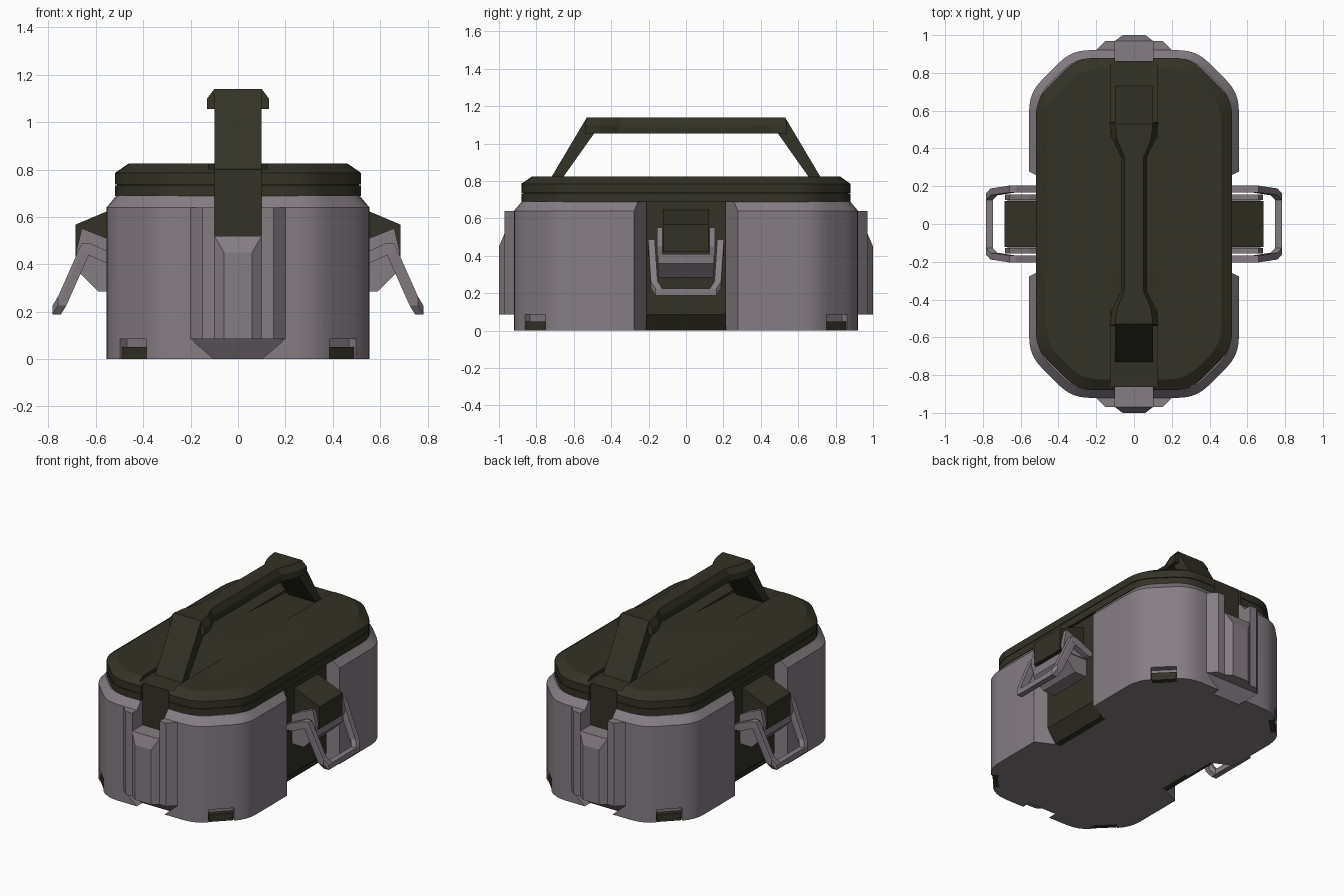
import bpy, bmesh, math
from mathutils import Vector

if "Cube" in bpy.data.objects:
    bpy.data.objects.remove(bpy.data.objects["Cube"])


def material(name, color):
    m = bpy.data.materials.new(name)
    m.diffuse_color = (*color, 1)
    m.use_nodes = True
    m.node_tree.nodes["Principled BSDF"].inputs["Base Color"].default_value = m.diffuse_color
    return m


GREY = material("warm grey", (0.235, 0.205, 0.23))
OLIVE = material("dark olive", (0.032, 0.032, 0.019))


def finish(name, bm, mat):
    bmesh.ops.recalc_face_normals(bm, faces=bm.faces)
    me = bpy.data.meshes.new(name)
    bm.to_mesh(me)
    bm.free()
    ob = bpy.data.objects.new(name, me)
    bpy.context.collection.objects.link(ob)
    me.materials.append(mat)
    return ob


def hull(name, pts, mat=GREY):
    """Convex solid around the points."""
    bm = bmesh.new()
    for p in pts:
        bm.verts.new(p)
    r = bmesh.ops.convex_hull(bm, input=bm.verts)
    junk = {g for g in r["geom_interior"] + r["geom_unused"] if isinstance(g, bmesh.types.BMVert)}
    bmesh.ops.delete(bm, geom=list(junk), context='VERTS')
    bmesh.ops.dissolve_limit(bm, angle_limit=0.01, verts=bm.verts, edges=bm.edges)
    return finish(name, bm, mat)


def corners(x0, x1, y0, y1, z0, z1):
    return [(x, y, z) for x in (x0, x1) for y in (y0, y1) for z in (z0, z1)]


def loft(name, rings, mat):
    """Skin between closed rings of equal point count, capped at both ends."""
    bm = bmesh.new()
    vs = [[bm.verts.new(p) for p in ring] for ring in rings]
    n = len(vs[0])
    for a, b in zip(vs, vs[1:]):
        for i in range(n):
            bm.faces.new((a[i], a[(i + 1) % n], b[(i + 1) % n], b[i]))
    bm.faces.new(vs[0])
    bm.faces.new(vs[-1])
    return finish(name, bm, mat)


def octagon(hx, hy, c, inset, z, r=0.09, n=4):
    """Chamfered rectangle with softly rounded corners."""
    hx, hy, c = hx - inset, hy - inset, c - 0.586 * inset
    base = [Vector((x, y)) for x, y in (
        (hx, -hy + c), (hx, hy - c), (hx - c, hy), (-hx + c, hy),
        (-hx, hy - c), (-hx, -hy + c), (-hx + c, -hy), (hx - c, -hy))]
    out = []
    for i, p in enumerate(base):
        a = p + (base[i - 1] - p).normalized() * r
        b = p + (base[(i + 1) % 8] - p).normalized() * r
        for k in range(n + 1):
            t = k / n
            q = a * (1 - t) ** 2 + p * 2 * t * (1 - t) + b * t * t
            out.append((q.x, q.y, z))
    return out


def cut(ob, cutters):
    """Subtract the cutters, then remove them."""
    for c in cutters:
        m = ob.modifiers.new("cut", 'BOOLEAN')
        m.operation, m.object, m.solver = 'DIFFERENCE', c, 'EXACT'
    dg = bpy.context.evaluated_depsgraph_get()
    me = bpy.data.meshes.new_from_object(ob.evaluated_get(dg))
    ob.modifiers.clear()
    ob.data = me
    for c in cutters:
        bpy.data.objects.remove(c)


def smooth(ob):
    ob.data.shade_smooth()
    ob.data.set_sharp_from_angle(angle=math.radians(28))


def end_slot(s):
    return hull("slot_cutter", corners(-0.1, 0.1, s * 0.86, s * 1.1, 0.52, 0.805))


def corner_block(name, sx, sy, half, depth, z0, z1, mat=GREY, out=0.0):
    """Block lying along a chamfered corner face."""
    mid = Vector((sx * 0.4425, sy * 0.8075))
    nrm = Vector((sx, sy)).normalized()
    tan = Vector((-nrm.y, nrm.x))
    pts = []
    for a in (-half, half):
        for d in (-depth, out):
            p = mid + tan * a + nrm * d
            pts += [(p.x, p.y, z0), (p.x, p.y, z1)]
    return hull(name, pts, mat)


# Main body with side recesses, end slots, corner notches and end undercuts
body = loft("body", [octagon(0.555, 0.92, 0.225, d, z) for d, z in
                     ((0, 0), (0, 0.64), (0.042, 0.69))], GREY)
cutters = []
for s in (-1, 1):
    cutters.append(hull("recess_cutter", [(s * x, y * k, z) for z in (-0.1, 0.8) for k in (-1, 1)
                   for x, y in ((0.655, 0.325), (0.505, 0.212), (0.42, 0.212))]))
    cutters.append(end_slot(s))
    cutters.append(hull("undercut_cutter", [(k * x, s * y, z) for k in (-1, 1) for x, y, z in (
        (0.2, 0.92, 0.085), (0.2, 1.05, 0.085), (0.09, 0.855, -0.01), (0.09, 1.05, -0.01))]))
    for t in (-1, 1):
        cutters.append(corner_block("notch_cutter", s, t, 0.078, 0.04, -0.1, 0.085, out=0.1))
cut(body, cutters)
smooth(body)

# Corner feet
for sx in (-1, 1):
    for sy in (-1, 1):
        corner_block("corner_foot", sx, sy, 0.074, 0.045, 0.0, 0.05, OLIVE, out=-0.008)

# Lid: lower rim and bevelled top, split by a fine seam
lid = loft("lid", [octagon(0.52, 0.88, 0.22, d, z) for d, z in (
    (0, 0.688), (0, 0.733), (0.01, 0.733), (0.01, 0.737), (0, 0.737), (0, 0.785), (0.058, 0.825))], OLIVE)
cutters = []
for s in (-1, 1):
    # sloping pockets that hold the handle ends
    cutters.append(hull("pocket_cutter", [(k * 0.125, s * y, z) for k in (-1, 1) for y, z in (
        (0.24, 0.826), (0.95, 0.795), (0.95, 0.9), (0.24, 0.9))]))
    cutters.append(end_slot(s))
cut(lid, cutters)
smooth(lid)

for s in (-1, 1):
    # Strip behind each end slot
    hull("end_strip", corners(-0.1, 0.1, s * 0.8, s * 0.862, 0.5, 0.8), OLIVE)

    # Raised end column with central rib
    col = hull("end_column", [(k * x, s * y, z) for k in (-1, 1) for z in (0.085, 0.64)
               for x, y in ((0.2, 0.9), (0.2, 0.92), (0.15, 0.97))])
    cut(col, [end_slot(s)])
    hull("end_rib", [(k * x, s * y, z) for k in (-1, 1) for x, y, z in (
        (0.1, 0.93, 0.085), (0.1, 0.97, 0.085), (0.06, 1.0, 0.085),
        (0.06, 1.0, 0.45), (0.1, 0.97, 0.52), (0.1, 0.93, 0.52))])

    # Handle legs
    hull("handle_leg", [(k * 0.1, s * y, z) for k in (-1, 1) for y, z in (
        (0.735, 0.795), (0.675, 0.795), (0.49, 1.056), (0.53, 1.14))], OLIVE)

# Handle grip, flared at both ends
stations = [(0.53, 0.10, 0.13), (0.45, 0.09, 0.118), (0.35, 0.05, 0.07)]
stations += [(-y, a, b) for y, a, b in reversed(stations)]
loft("handle_grip", [[(-b, y * 1.02, 1.055), (b, y * 1.02, 1.055), (b, y * 1.02, 1.10),
                      (a, y, 1.14), (-a, y, 1.14), (-b, y * 1.02, 1.10)]
                     for y, a, b in stations], OLIVE)

for s in (-1, 1):
    def slab(name, profile, hy, mat):
        return hull(name, [(s * x, k * hy, z) for k in (-1, 1) for x, z in profile], mat)

    # Recessed side panel with a sloping foot
    slab("side_panel", [(0.40, 0), (0.44, 0), (0.502, 0.085), (0.502, 0.70), (0.40, 0.70)], 0.213, OLIVE)

    # Latch cover and the bracket it sits on
    slab("latch_cover", [(0.49, 0.65), (0.555, 0.622), (0.685, 0.568), (0.685, 0.42), (0.49, 0.42)], 0.122, OLIVE)
    slab("latch_bracket", [(0.49, 0.41), (0.67, 0.41), (0.665, 0.36), (0.59, 0.285), (0.49, 0.285)], 0.15, GREY)
    for k in (-1, 1):
        hull("latch_cheek", [(s * x, k * y, z) for y in (0.126, 0.155) for x, z in (
            (0.49, 0.47), (0.555, 0.51), (0.66, 0.552), (0.683, 0.45), (0.67, 0.40), (0.49, 0.40))])

    # Wire bail: square rod through a mirrored path
    path = [(0.52, 0.185, 0.415), (0.642, 0.185, 0.47), (0.742, 0.17, 0.245), (0.765, 0.145, 0.207)]
    path += [(x, -y, z) for x, y, z in reversed(path)]
    h = 0.018
    for a, b in zip(path, path[1:]):
        hull("latch_bail", [(s * (p[0] + i * h), p[1] + j * h, p[2] + m * h) for p in (a, b)
             for i in (-1, 1) for j in (-1, 1) for m in (-1, 1)])
